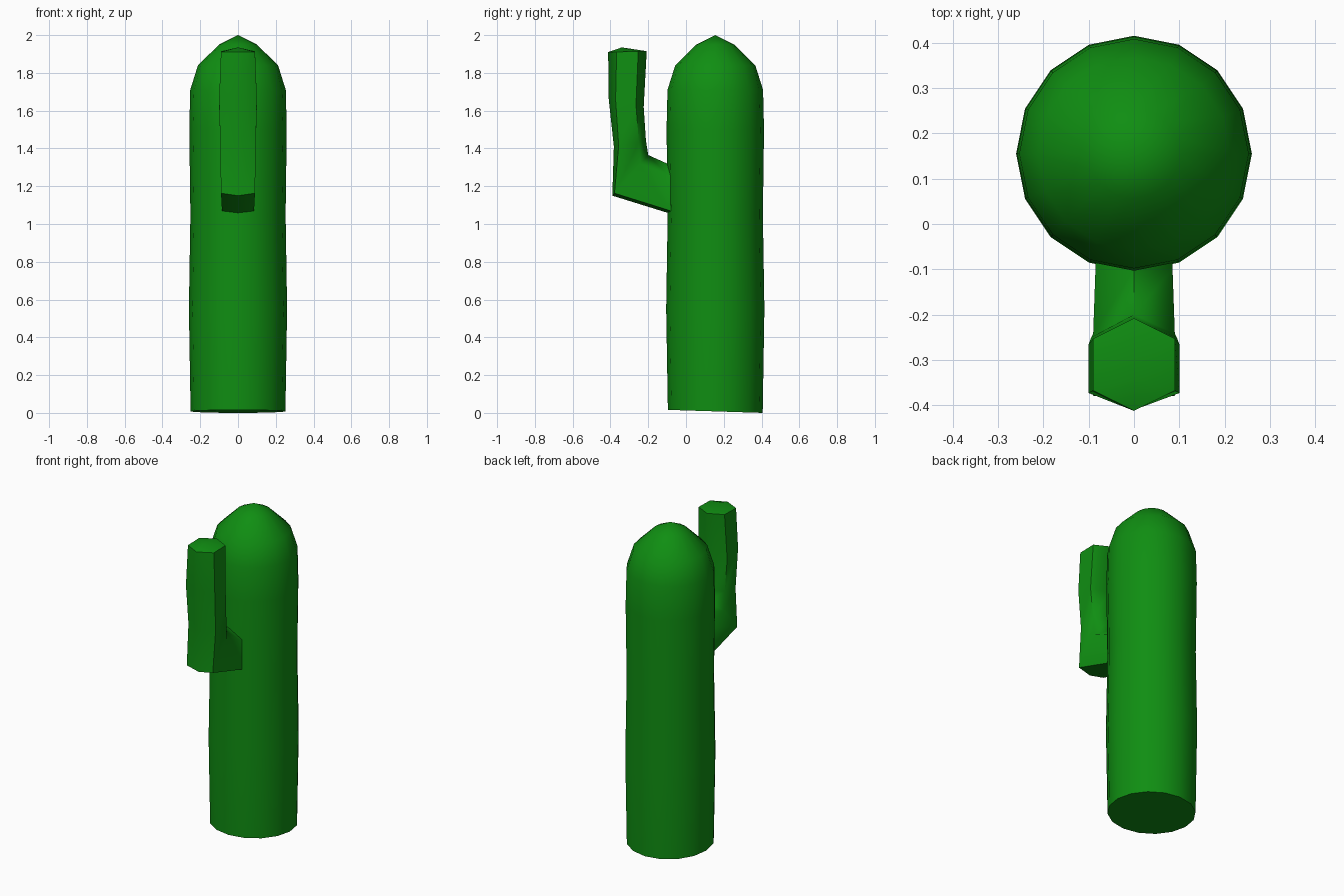
import bpy, bmesh, math

cube = bpy.data.objects.get("Cube")
if cube:
    bpy.data.objects.remove(cube, do_unlink=True)

green = bpy.data.materials.new("cactus_green")
green.use_nodes = True
color = (0.005, 0.27, 0.006, 1)
green.diffuse_color = color
bsdf = next(n for n in green.node_tree.nodes if n.type == 'BSDF_PRINCIPLED')
bsdf.inputs["Base Color"].default_value = color


def loft(name, rings, tip, angle):
    """Skin a stack of equal rings, cap the start and fan the end to a tip."""
    bm = bmesh.new()
    loops = [[bm.verts.new(p) for p in ring] for ring in rings]
    n = len(loops[0])
    for a, b in zip(loops, loops[1:]):
        for i in range(n):
            j = (i + 1) % n
            bm.faces.new((a[i], a[j], b[j], b[i]))
    bm.faces.new(loops[0][::-1])
    top = bm.verts.new(tip)
    for i in range(n):
        bm.faces.new((loops[-1][i], loops[-1][(i + 1) % n], top))
    bmesh.ops.recalc_face_normals(bm, faces=bm.faces)
    mesh = bpy.data.meshes.new(name)
    bm.to_mesh(mesh)
    bm.free()
    mesh.materials.append(green)
    obj = bpy.data.objects.new(name, mesh)
    bpy.context.collection.objects.link(obj)
    bpy.ops.object.select_all(action='DESELECT')
    obj.select_set(True)
    bpy.context.view_layer.objects.active = obj
    bpy.ops.object.shade_smooth_by_angle(angle=math.radians(angle))


# Trunk: slightly swollen column with a domed top and a tilted base
SIDES, CENTRE_Y = 16, 0.155


def trunk_ring(radius, z, tilt=0):
    ring = []
    for i in range(SIDES):
        a = 2 * math.pi * i / SIDES - math.pi / 2
        ring.append((radius * math.cos(a), CENTRE_Y + radius * math.sin(a),
                     z - tilt * math.sin(a)))
    return ring


profile = [(0.26, 0.55), (0.252, 1.05), (0.258, 1.5), (0.253, 1.71),
           (0.212, 1.84), (0.1, 1.95)]
rings = [trunk_ring(0.251, 0.008, 0.008)] + [trunk_ring(r, z) for r, z in profile]
loft("trunk", rings, (0, CENTRE_Y, 2.0), 65)


# Arm: six-sided, growing out of the front and bending upward
def arm_ring(outer, inner, width, flat):
    def mid(t, x):
        return (x, outer[0] + (inner[0] - outer[0]) * t,
                outer[1] + (inner[1] - outer[1]) * t)
    return [mid(0, 0), mid(flat, width), mid(0.78, width),
            mid(1, 0), mid(0.78, -width), mid(flat, -width)]


arm_rings = [
    arm_ring((0.02, 1.02), (0.02, 1.29), 0.085, 0.06),
    arm_ring((-0.1, 1.06), (-0.1, 1.32), 0.085, 0.06),
    arm_ring((-0.39, 1.15), (-0.2, 1.365), 0.09, 0.06),
    arm_ring((-0.382, 1.41), (-0.212, 1.44), 0.094, 0.15),
    arm_ring((-0.41, 1.67), (-0.224, 1.62), 0.1, 0.2),
    arm_ring((-0.412, 1.91), (-0.208, 1.915), 0.09, 0.22),
]
loft("arm", arm_rings, (0, -0.34, 1.935), 65)
